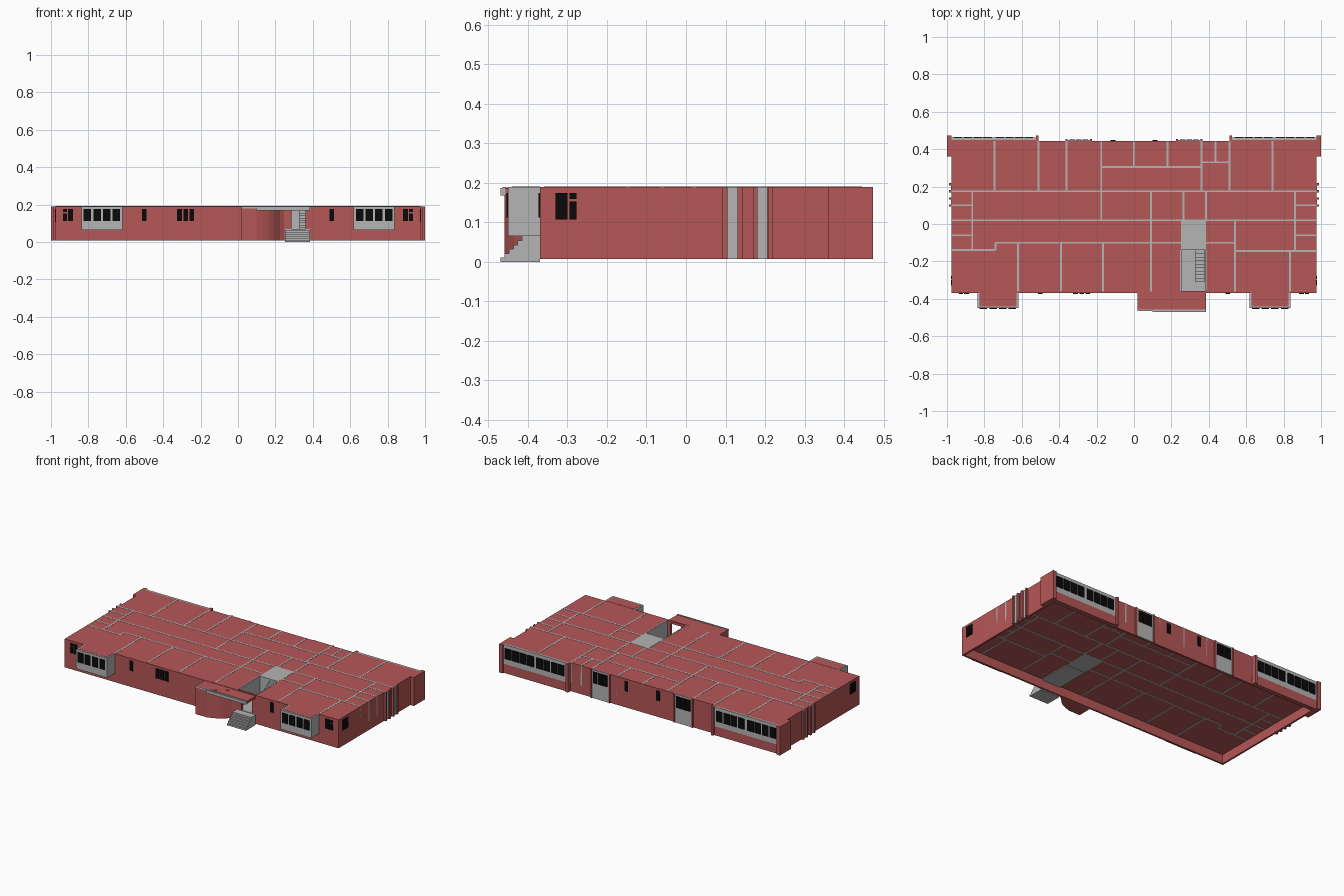
import bpy
import bmesh
from mathutils import Matrix, Vector

default_cube = bpy.data.objects.get("Cube")
if default_cube:
    bpy.data.objects.remove(default_cube, do_unlink=True)


def make_material(name, colour):
    mat = bpy.data.materials.new(name)
    mat.use_nodes = True
    rgba = (*colour, 1.0)
    mat.diffuse_color = rgba
    mat.node_tree.nodes["Principled BSDF"].inputs["Base Color"].default_value = rgba
    return mat


RED = make_material("brick red", (0.47, 0.095, 0.095))
GREY = make_material("concrete grey", (0.46, 0.46, 0.46))
BLACK = make_material("window black", (0.003, 0.003, 0.003))

# Shared levels and wall lines
BASE, FLOOR, TOP = 0.007, 0.065, 0.19
SIDE, FRONT, BACK, WING = 0.975, -0.37, 0.445, 0.462
SILL, HEAD = 0.112, 0.175
WELL_L, WELL_R, WELL_BACK = 0.25, 0.385, -0.14
PLATE = 0.004


def finish(name, material, bm):
    mesh = bpy.data.meshes.new(name)
    bmesh.ops.recalc_face_normals(bm, faces=bm.faces)
    bm.to_mesh(mesh)
    bm.free()
    mesh.materials.append(material)
    obj = bpy.data.objects.new(name, mesh)
    bpy.context.collection.objects.link(obj)
    return obj


def boxes(name, material, spans, both_sides=False):
    """One object from boxes given as (x range, y range, z range)."""
    bm = bmesh.new()
    for xs, ys, zs in spans:
        ranges = [xs, (-xs[1], -xs[0])] if both_sides else [xs]
        for xr in ranges:
            low, high = Vector((xr[0], ys[0], zs[0])), Vector((xr[1], ys[1], zs[1]))
            place = Matrix.Translation((low + high) / 2) @ Matrix.Diagonal((*(high - low), 1))
            bmesh.ops.create_cube(bm, size=1, matrix=place)
    return finish(name, material, bm)


def prism(name, material, outline, z0, z1):
    """Plan outline extruded upwards."""
    bm = bmesh.new()
    face = bm.faces.new([bm.verts.new((x, y, z0)) for x, y in outline])
    moved = bmesh.ops.extrude_face_region(bm, geom=[face])["geom"]
    verts = [v for v in moved if isinstance(v, bmesh.types.BMVert)]
    bmesh.ops.translate(bm, verts=verts, vec=(0, 0, z1 - z0))
    return finish(name, material, bm)


def panes(x0, x1, count, gap):
    """Split a width into equal panes."""
    width = (x1 - x0 - gap * (count - 1)) / count
    starts = [x0 + i * (width + gap) for i in range(count)]
    return [(s, s + width) for s in starts]


# Room block around the open stairwell
full = (FLOOR, TOP)
boxes("room_block", RED, [
    ((-SIDE, WELL_L), (FRONT, BACK), full),
    ((WELL_R, SIDE), (FRONT, BACK), full),
    ((WELL_L, WELL_R), (0.02, BACK), full),
])

# Hollow plinth ring below the floor
T = 0.012
low = (BASE, FLOOR)
boxes("plinth_walls", RED, [
    ((-SIDE, SIDE), (FRONT, FRONT + T), low),
    ((-SIDE, SIDE), (BACK - T, BACK), low),
    ((-SIDE, T - SIDE), (FRONT, BACK), low),
    ((SIDE - T, SIDE), (FRONT, BACK), low),
])

# Projecting rear wings: red base, grey band, piers
boxes("wing_base", RED, [((0.52, SIDE), (BACK - T, WING), low),
                         ((0.52, SIDE), (BACK, WING - T), full)], True)
boxes("wing_window_band", GREY, [((0.525, SIDE), (WING - T, WING), full)], True)
boxes("rear_piers", RED, [
    ((SIDE, 1.0), (0.36, 0.473), (BASE, TOP)),
    ((0.51, 0.525), (BACK - T, 0.473), (BASE, TOP)),
], True)
boxes("rear_small_piers", RED, [
    ((x, x + 0.01), (BACK, 0.454), (BASE, TOP)) for x in (0.225, 0.355)], True)

# Rear glazing and doors
rear_panes = panes(0.54, 0.74, 4, 0.007) + panes(0.76, 0.965, 4, 0.007)
boxes("wing_windows", BLACK, [
    (xs, (WING, WING + PLATE), (0.1, 0.168)) for xs in rear_panes], True)
boxes("rear_doors", GREY, [((0.235, 0.355), (BACK, BACK + PLATE), (BASE, TOP))], True)
boxes("rear_door_windows", BLACK, [
    (xs, (BACK + PLATE, BACK + 2 * PLATE), (0.105, 0.178))
    for xs in panes(0.245, 0.345, 3, 0.004)], True)
boxes("rear_small_windows", BLACK, [
    ((0.1, 0.125), (BACK, BACK + PLATE), (SILL, HEAD))], True)

# Side fins with grey panels between them
boxes("side_fins", RED, [
    ((SIDE - T, 0.988), (y, y + T), (BASE, TOP)) for y in (0.093, 0.131, 0.169, 0.207)], True)
boxes("side_panels", GREY, [
    ((SIDE, SIDE + PLATE), (y, y + 0.025), (BASE, TOP)) for y in (0.105, 0.181)], True)

# Interior partitions showing at the top and underside
HALF = 0.005
across = [  # y, then x range
    (0.175, -SIDE, SIDE), (0.02, -SIDE, SIDE), (0.305, -0.175, 0.36),
    (0.33, 0.36, 0.51), (-0.1, -0.74, 0.25), (-0.1, 0.385, 0.54),
    (-0.14, -SIDE, -0.74), (-0.145, 0.54, SIDE),
]
across += [(y, x, x + 0.11) for y in (0.1, -0.06) for x in (-SIDE, 0.865)]
deep = [  # x, then y range
    (-0.175, 0.02, BACK), (0.435, 0.33, BACK), (0.09, -0.36, 0.175),
    (0.265, 0.02, 0.175), (0.385, 0.02, 0.175), (-0.74, -0.14, -0.1),
    (0.54, -0.36, 0.02), (0.835, -0.36, -0.145),
    (-0.865, -0.14, 0.175), (0.86, -0.145, 0.175),
]
deep += [(x, 0.175, BACK) for x in (-0.745, -0.51, -0.36, 0.36, 0.51, 0.74)]
deep += [(x, 0.305, BACK) for x in (0, 0.18)]
deep += [(x, -0.36, -0.1) for x in (-0.62, -0.39, -0.165)]
through = (FLOOR - 0.001, TOP + 0.001)
boxes("partitions_across", GREY, [
    ((a, b), (y - HALF, y + HALF), through) for y, a, b in across])
boxes("partitions_deep", GREY, [
    ((x - HALF, x + HALF), (a, b), through) for x, a, b in deep])

# Stairwell: landing, floor, lining and a flight of steps
boxes("stair_landing", GREY, [((WELL_L, WELL_R), (WELL_BACK, 0.02), through)])
boxes("hall_floor", GREY, [((WELL_L, WELL_R), (FRONT, WELL_BACK), (FLOOR - 0.006, FLOOR + 0.003))])
boxes("hall_lining", GREY, [
    ((x, x + 0.006), (FRONT + T, WELL_BACK), through) for x in (WELL_L - 0.003, WELL_R - 0.003)])
STEPS = 9
rise, going = (TOP - 0.01 - FLOOR) / STEPS, 0.17 / STEPS
boxes("inner_stairs", GREY, [
    ((0.325, 0.38), (WELL_BACK - going * (STEPS - i), WELL_BACK),
     (FLOOR + rise * i, FLOOR + rise * (i + 1))) for i in range(STEPS)])

# Front door surround
wall = (FRONT, FRONT + T)
boxes("door_surround", RED, [
    ((WELL_L, 0.285), wall, full),
    ((0.36, WELL_R), wall, full),
    ((0.285, 0.36), wall, (HEAD, TOP)),
])

# Porch: curved wall, canopy, edge beam and entrance steps
prism("porch_curved_wall", RED, [
    (0.02, FRONT), (0.02, -0.46), (0.1, -0.46), (0.135, -0.448), (0.165, -0.435),
    (0.19, -0.418), (0.21, -0.398), (0.225, -0.382), (0.245, FRONT)], BASE, TOP - 0.002)
boxes("porch_canopy", RED, [((0.1, WELL_R), (-0.457, FRONT), (0.17, 0.186))])
boxes("canopy_beam", GREY, [
    ((0.1, WELL_R), (-0.47, -0.457), (0.168, 0.187)),
    ((0.02, WELL_R), (-0.464, -0.457), (0.18, TOP)),
])
COUNT = 6
boxes("entrance_steps", GREY, [
    ((WELL_L, WELL_R), (-0.47 + 0.011 * i, FRONT),
     (FLOOR * i / COUNT, FLOOR * (i + 1) / COUNT)) for i in range(COUNT)])

# Front bays: grey boxes with inset red tops and black panes
BAY = -0.45
boxes("front_bays", GREY, [((0.617, 0.837), (BAY, FRONT), full)], True)
boxes("bay_roofs", RED, [((0.627, 0.827), (BAY + 0.01, FRONT), (TOP - 0.002, TOP + 0.001))], True)
boxes("bay_windows", BLACK, [
    (xs, (BAY - PLATE, BAY), (SILL, HEAD)) for xs in panes(0.63, 0.825, 4, 0.012)], True)

# Small front windows
ys = (FRONT - PLATE, FRONT)
boxes("front_windows", BLACK, [
    ((0.488, 0.512), ys, (SILL, HEAD)),
    ((0.882, 0.91), ys, (SILL, HEAD)),
    ((0.915, 0.935), ys, (SILL, 0.153)),
    ((0.915, 0.935), ys, (0.159, HEAD)),
], True)
boxes("front_triple_window", BLACK, [
    (xs, ys, (SILL, HEAD)) for xs in panes(-0.325, -0.235, 3, 0.007)])

# Side windows near the front corners
xs = (SIDE, SIDE + PLATE)
boxes("side_windows", BLACK, [
    (xs, (-0.33, -0.3), (SILL - PLATE, HEAD)),
    (xs, (-0.295, -0.277), (SILL - PLATE, 0.153)),
    (xs, (-0.295, -0.277), (0.159, HEAD)),
], True)
